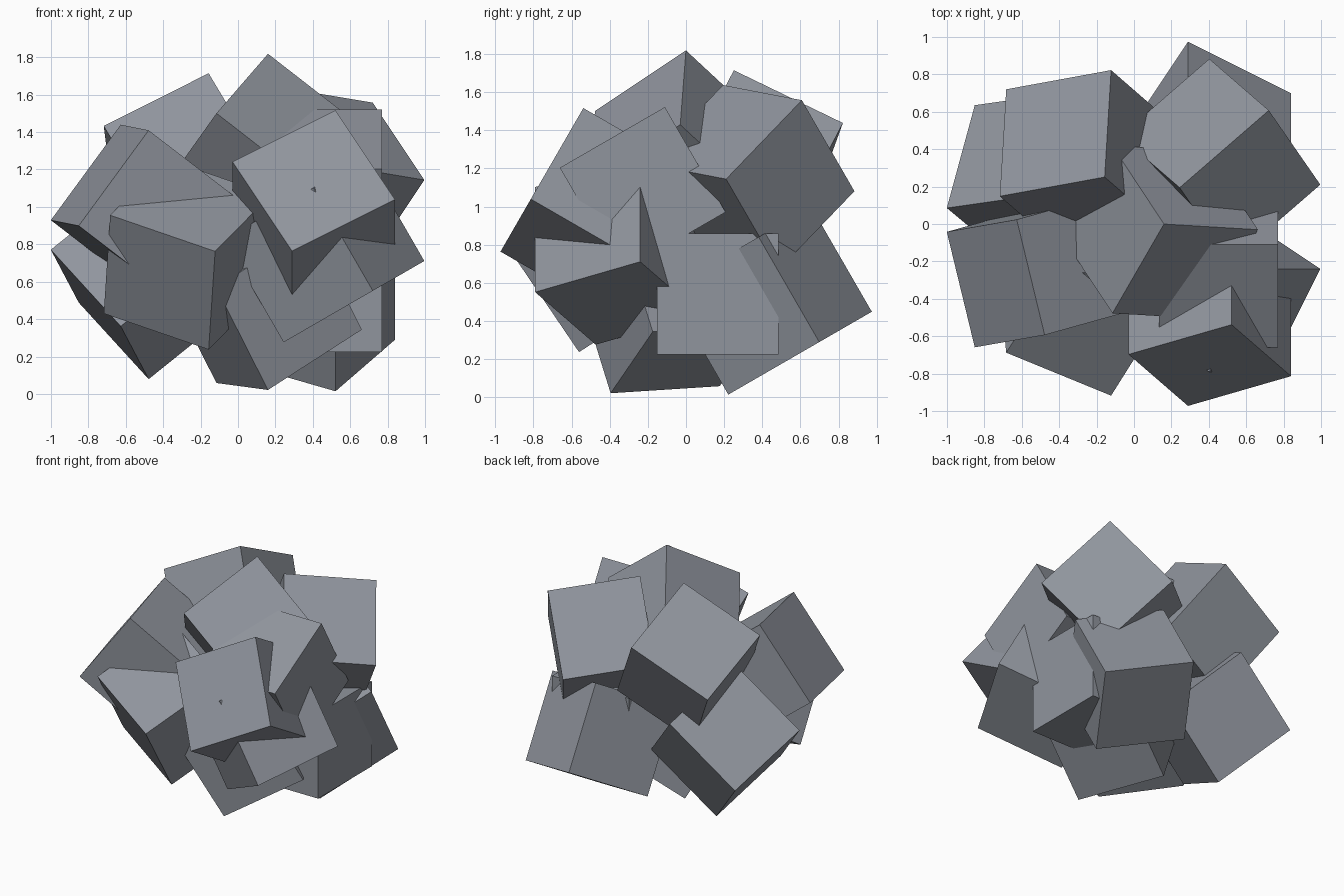
import bpy
import math
from mathutils import Matrix, Vector

if "Cube" in bpy.data.objects:
    bpy.data.objects.remove(bpy.data.objects["Cube"])

SIZE = 0.636                          # edge of every block
PIVOT = Vector((0, 0.043, 0.867))     # point on the turning axis (along x)

grey = bpy.data.materials.new("slate_grey")
grey.diffuse_color = (0.28, 0.30, 0.34, 1)
grey.use_nodes = True
grey.node_tree.nodes["Principled BSDF"].inputs["Base Color"].default_value = grey.diffuse_color

# one half of the cluster: name, centre, direction of two edges
BLOCKS = [
    ("front_block", (0.405, -0.480, 0.981), (0.866, 0.25, 0.433), (0, 0.866, -0.5)),
    ("top_block", (0.135, -0.044, 1.270), (0.433, 0.75, 0.5), (-0.789, 0.047, 0.612)),
    ("inner_block", (0.452, -0.227, 1.087), (1, 0, 0), (0, 0.866, 0.5)),
    ("right_block", (0.461, 0.340, 1.152), (0.75, 0.65, -0.125), (0.433, -0.625, -0.65)),
    ("back_block", (-0.271, 0.356, 1.186), (0.875, 0.16, 0.44), (0.063, 0.90, -0.43)),
    ("left_block", (-0.493, -0.249, 0.980), (0.235, -0.971, -0.047), (0.588, 0.095, 0.80)),
]


def placement(centre, u, v):
    """Matrix at the centre with its axes along u, v and their normal."""
    u = Vector(u).normalized()
    v = Vector(v)
    v = (v - u * v.dot(u)).normalized()
    rot = Matrix((u, v, u.cross(v))).transposed().to_4x4()
    return Matrix.Translation(centre) @ rot


def add_block(name, matrix):
    bpy.ops.mesh.primitive_cube_add(size=SIZE)
    ob = bpy.context.object
    ob.name = name
    ob.matrix_world = matrix
    ob.data.materials.append(grey)


# the second half is the first one turned 150 degrees about x
turn = (Matrix.Translation(PIVOT) @ Matrix.Rotation(math.radians(150), 4, 'X')
        @ Matrix.Translation(-PIVOT))

for name, centre, u, v in BLOCKS:
    m = placement(centre, u, v)
    add_block(name, m)
    add_block(name + "_turned", turn @ m)
